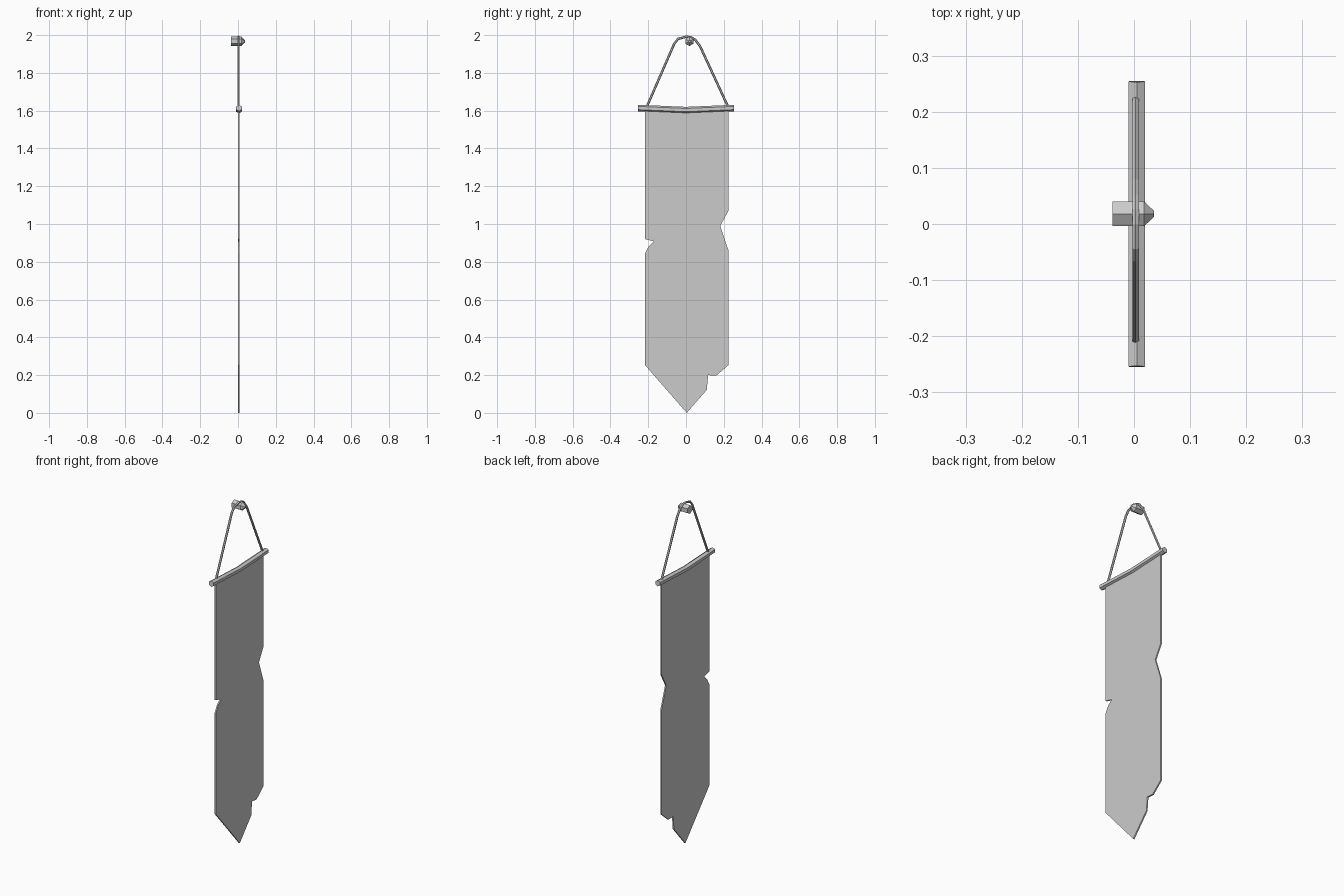
import bpy, bmesh, math
from mathutils import Vector

if "Cube" in bpy.data.objects:
    bpy.data.objects.remove(bpy.data.objects["Cube"])

CX = 0.005  # plane in which the banner hangs


def finish(name, bm):
    bmesh.ops.recalc_face_normals(bm, faces=bm.faces)
    me = bpy.data.meshes.new(name)
    bm.to_mesh(me)
    bm.free()
    ob = bpy.data.objects.new(name, me)
    bpy.context.collection.objects.link(ob)
    return ob


def loft(name, rings):
    """Capped skin over equally sized rings of points."""
    bm = bmesh.new()
    vs = [[bm.verts.new(p) for p in r] for r in rings]
    n = len(vs[0])
    for a, b in zip(vs, vs[1:]):
        for i in range(n):
            j = (i + 1) % n
            bm.faces.new((a[i], a[j], b[j], b[i]))
    bm.faces.new(vs[0])
    bm.faces.new(vs[-1])
    return finish(name, bm)


def tube(name, path, radius, sides, x):
    """Tube along a (y, z) path, one ridge facing outward."""
    pts = [Vector((x, y, z)) for y, z in path]
    rings = []
    for i, p in enumerate(pts):
        t = (pts[min(i + 1, len(pts) - 1)] - pts[max(i - 1, 0)]).normalized()
        up = Vector((1, 0, 0)).cross(t)
        rings.append([p + radius * (math.cos(a) * up + math.sin(a) * Vector((1, 0, 0)))
                      for a in (2 * math.pi * k / sides for k in range(sides))])
    return loft(name, rings)


# Torn cloth
outline = [(-0.217, 1.605), (0.225, 1.605), (0.225, 1.07), (0.181, 0.99),
           (0.225, 0.86), (0.225, 0.253), (0.16, 0.197), (0.117, 0.2),
           (0.11, 0.122), (0.004, 0.0), (-0.217, 0.253), (-0.217, 0.845),
           (-0.197, 0.882), (-0.17, 0.908), (-0.217, 0.92)]
loft("banner_cloth", [[(x, y, z) for y, z in outline]
                      for x in (CX - 0.004, CX + 0.004)])

# Slightly sagging hexagonal rod
tube("hanging_rod", [(-0.254, 1.614), (0, 1.603), (0.254, 1.614)], 0.0172, 6, CX)

# Cord looped over the peg
tube("cord", [(-0.208, 1.62), (-0.062, 1.955), (-0.042, 1.98), (0, 1.9915),
              (0.025, 1.989), (0.048, 1.976), (0.075, 1.94), (0.223, 1.62)],
     0.0065, 6, 0.003)

# Hexagonal wall peg with tapered head
loft("wall_peg", [[(x, 0.018 + r * math.sin(a), 1.967 + r * math.cos(a))
                   for a in (math.pi / 3 * k for k in range(6))]
                  for x, r in ((-0.038, 0.0252), (0.018, 0.0252), (0.036, 0.006))])
